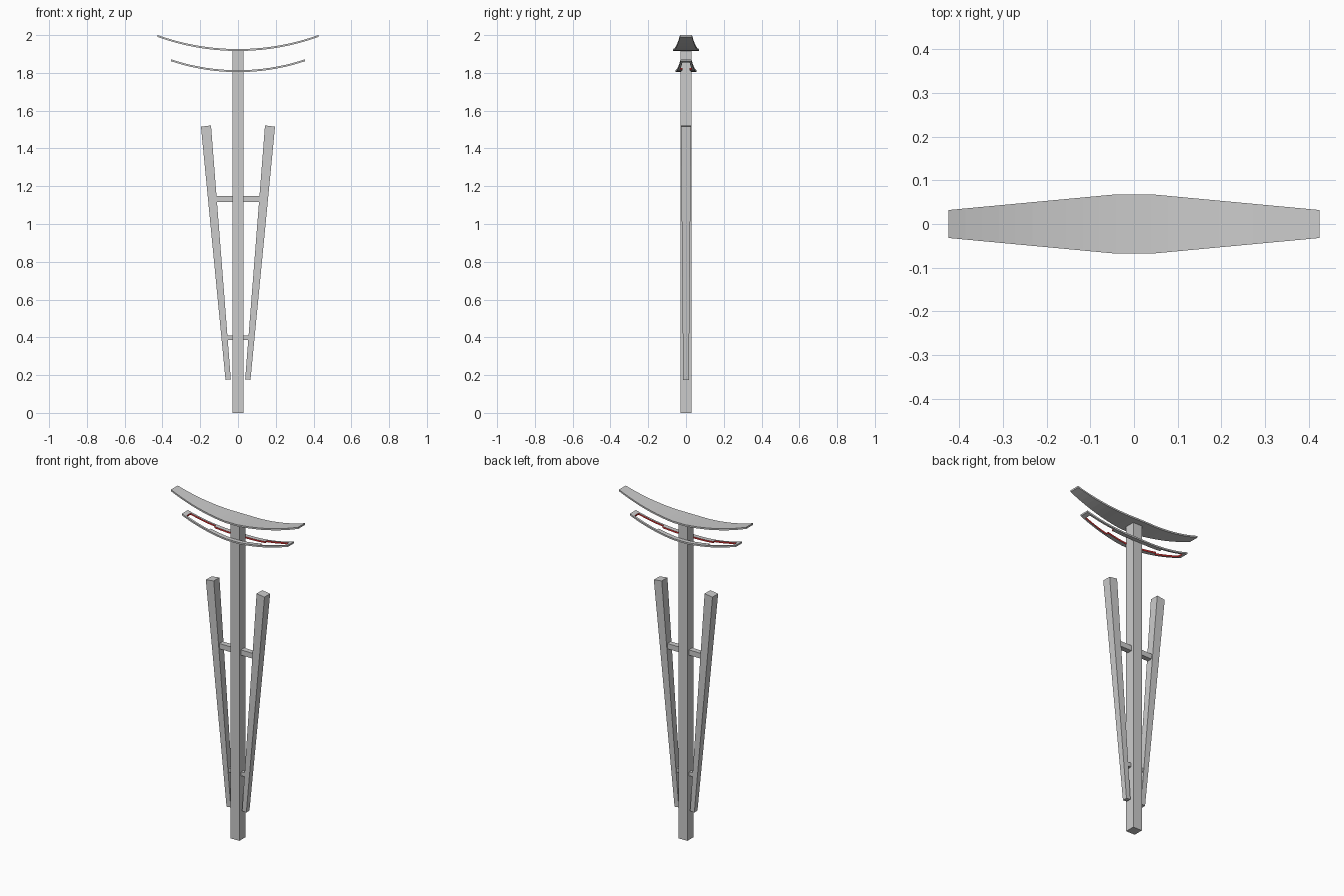
import bpy, bmesh
from mathutils import Vector

if "Cube" in bpy.data.objects:
    bpy.data.objects.remove(bpy.data.objects["Cube"])

red = bpy.data.materials.new("red_inner_edge")
red.diffuse_color = (0.75, 0.03, 0.03, 1)
red.use_nodes = True
red.node_tree.nodes["Principled BSDF"].inputs["Base Color"].default_value = red.diffuse_color


def finish(name, bm):
    bmesh.ops.recalc_face_normals(bm, faces=bm.faces)
    me = bpy.data.meshes.new(name)
    bm.to_mesh(me)
    bm.free()
    ob = bpy.data.objects.new(name, me)
    bpy.context.collection.objects.link(ob)
    return ob


def frustum(name, bottom, top):
    """Solid between two four-corner loops."""
    bm = bmesh.new()
    a = [bm.verts.new(p) for p in bottom]
    b = [bm.verts.new(p) for p in top]
    bm.faces.new(a[::-1])
    bm.faces.new(b)
    for i in range(4):
        j = (i + 1) % 4
        bm.faces.new((a[i], a[j], b[j], b[i]))
    return finish(name, bm)


def box(name, x0, x1, y, z0, z1):
    loop = [(x0, -y), (x1, -y), (x1, y), (x0, y)]
    return frustum(name, [(*p, z0) for p in loop], [(*p, z1) for p in loop])


def half_width(x, half, mid, end):
    t = max(0, abs(x) - 0.04) / (half - 0.04)
    return mid + (end - mid) * t


def curved_plate(name, xs, rows, half, z0, sag, thick, keep):
    """Upward-bowed plate; rows(x) gives the y lines, keep drops hole cells."""
    r = (half * half + sag * sag) / (2 * sag)
    bm = bmesh.new()
    grid = [[bm.verts.new((x, y, z0 + r - (r * r - x * x) ** 0.5)) for y in rows(x)]
            for x in xs]
    for i in range(len(xs) - 1):
        for j in range(len(grid[0]) - 1):
            if keep((xs[i] + xs[i + 1]) / 2, j):
                bm.faces.new((grid[i][j], grid[i + 1][j],
                              grid[i + 1][j + 1], grid[i][j + 1]))
    bmesh.ops.delete(bm, geom=[v for v in bm.verts if not v.link_faces], context='VERTS')
    ext = bmesh.ops.extrude_face_region(bm, geom=bm.faces[:], use_keep_orig=True)
    new = [g for g in ext["geom"] if isinstance(g, bmesh.types.BMVert)]
    bmesh.ops.translate(bm, vec=(0, 0, thick), verts=new)
    return finish(name, bm)


def mirrored(values):
    return [-v for v in reversed(values)] + values


# central post
box("post", -0.03, 0.03, 0.03, 0, 1.92)

# leaning tapered side arms
for s, side in ((-1, "left"), (1, "right")):
    def ring(x0, z0, x1, z1, y):
        return [(s * x0, -y, z0), (s * x1, -y, z1), (s * x1, y, z1), (s * x0, y, z0)]
    frustum(side + "_arm", ring(0.038, 0.178, 0.066, 0.175, 0.015),
            ring(0.143, 1.522, 0.196, 1.515, 0.027))
    # cross bars from post to arm
    for level, z, h, x in (("lower", 0.398, 0.012, 0.062), ("upper", 1.132, 0.016, 0.122)):
        a, b = sorted((s * 0.028, s * x))
        box(f"{side}_{level}_bar", a, b, h, z - h, z + h)

# solid upper crossbeam
xs = mirrored([0.04 + 0.385 * i / 10 for i in range(11)])


def top_rows(x):
    w = half_width(x, 0.425, 0.068, 0.032)
    return [-w, w]


curved_plate("upper_crossbeam", xs, top_rows, 0.425, 1.916, 0.074, 0.01,
             lambda x, j: True)

# open lower crossbeam frame, slot narrower near the post
xs = mirrored([0.04, 0.083, 0.127, 0.17, 0.21, 0.25, 0.29, 0.33, 0.355])


def low_width(x):
    return half_width(x, 0.355, 0.055, 0.029)


def low_rows(x):
    w = low_width(x)
    return [-w, 0.012 - w, 0.027 - w, w - 0.027, w - 0.012, w]


def low_keep(x, j):
    if abs(x) > 0.33:
        return True
    return j in ((0, 1, 3, 4) if abs(x) < 0.17 else (0, 4))


frame = curved_plate("lower_crossbeam", xs, low_rows, 0.355, 1.804, 0.058, 0.01, low_keep)

# red inside walls of the slot
frame.data.materials.append(None)
frame.data.materials.append(red)
for p in frame.data.polygons:
    c = Vector(p.center)
    if abs(p.normal.z) < 0.5 and abs(c.x) < 0.345 and abs(c.y) < low_width(c.x) - 0.004:
        p.material_index = 1
